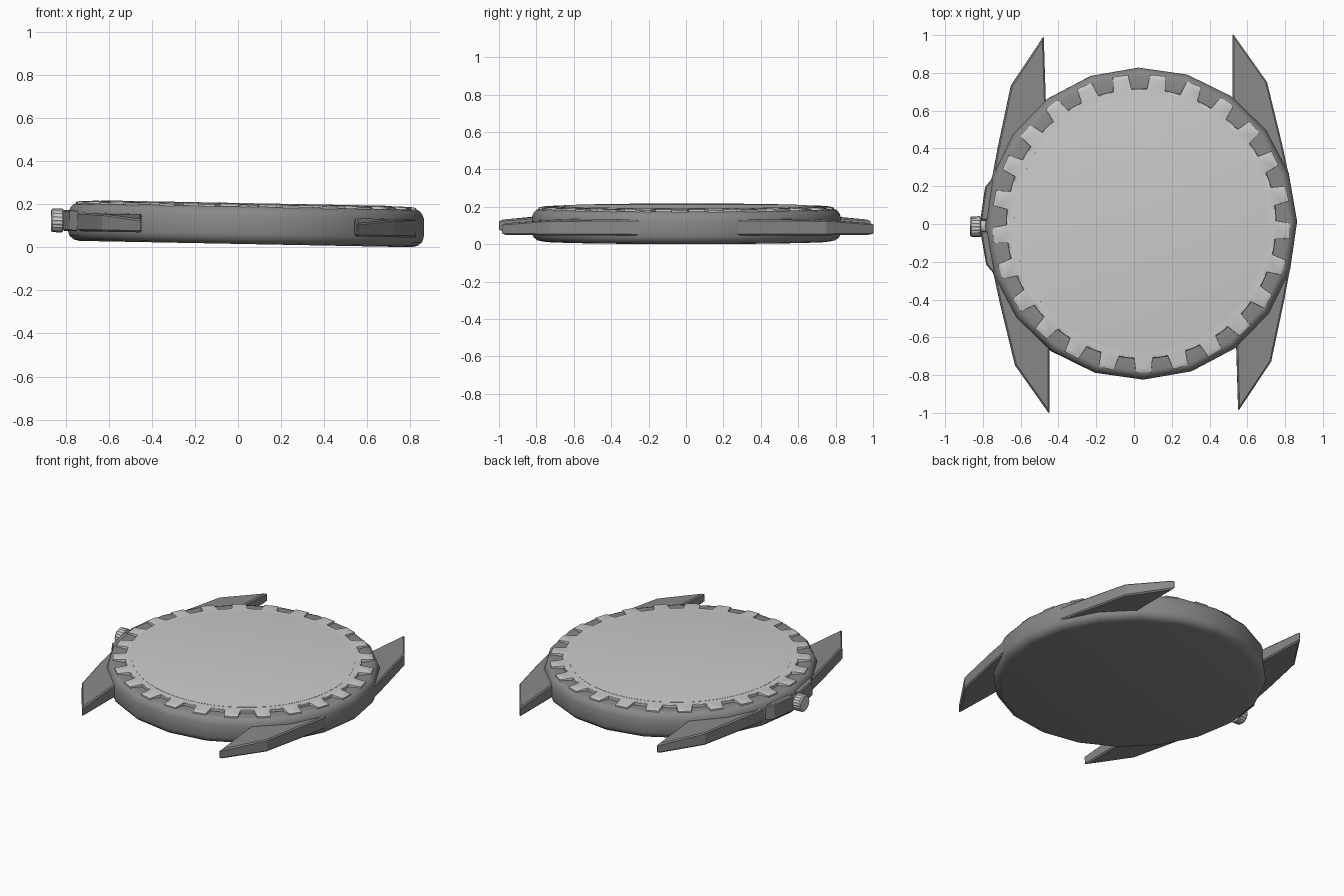
import bpy, bmesh
from math import sin, cos, pi, radians
from mathutils import Matrix

if "Cube" in bpy.data.objects:
    bpy.data.objects.remove(bpy.data.objects["Cube"])

# the whole watch lies slightly turned and tilted
POSE = (Matrix.Translation((0.035, 0.002, 0)) @ Matrix.Rotation(0.019, 4, 'Y')
        @ Matrix.Rotation(0.015, 4, 'Z'))


def material(name, v):
    m = bpy.data.materials.new(name)
    m.diffuse_color = (v, v, v, 1)
    m.use_nodes = True
    m.node_tree.nodes["Principled BSDF"].inputs["Base Color"].default_value = m.diffuse_color
    return m


DARK = material("dark_metal", 0.25)
LIGHT = material("light_metal", 0.57)


def finish(name, bm, mat, smooth=None, bevel=0):
    bmesh.ops.recalc_face_normals(bm, faces=bm.faces)
    bm.transform(POSE)
    me = bpy.data.meshes.new(name)
    bm.to_mesh(me)
    bm.free()
    me.materials.append(mat)
    ob = bpy.data.objects.new(name, me)
    bpy.context.collection.objects.link(ob)
    if bevel:
        m = ob.modifiers.new("bevel", 'BEVEL')
        m.width, m.segments = bevel, 1
        m.limit_method, m.angle_limit = 'ANGLE', radians(40)
    if smooth:
        bpy.ops.object.select_all(action='DESELECT')
        ob.select_set(True)
        bpy.context.view_layer.objects.active = ob
        bpy.ops.object.shade_smooth_by_angle(angle=radians(smooth))
    return ob


def skin(rings):
    """Closed solid through a stack of equal-length rings."""
    bm = bmesh.new()
    vs = [[bm.verts.new(p) for p in r] for r in rings]
    n = len(vs[0])
    for a, b in zip(vs, vs[1:]):
        for i in range(n):
            j = (i + 1) % n
            bm.faces.new((a[i], a[j], b[j], b[i]))
    bm.faces.new(vs[0][::-1])
    bm.faces.new(vs[-1])
    return bm


def lathe(profile, n):
    return skin([[(r * cos(2 * pi * i / n), r * sin(2 * pi * i / n), z)
                  for i in range(n)] for r, z in profile])


# case body: 20-sided with rounded rim, top sinking slightly inward
finish("case", lathe([(0.77, 0.015), (0.797, 0.021), (0.818, 0.038), (0.826, 0.06),
                      (0.826, 0.145), (0.817, 0.168), (0.803, 0.184),
                      (0.785, 0.190), (0.70, 0.182)], 20), DARK, 40)

# toothed bezel
TEETH = 25
outline = []
for k in range(TEETH):
    c = radians(90) + 2 * pi * (k + 0.5) / TEETH
    for r, d in ((0.715, -3.9), (0.79, -3.0), (0.79, 3.0), (0.715, 3.9)):
        outline.append((r, c + radians(d)))
rings = [[(r * s * cos(a), r * s * sin(a), z + (0.715 - r) * slope) for r, a in outline]
         for s, z, slope in ((1, 0.172, 0), (1, 0.199, 0.05), (0.995, 0.202, 0.06),
                             (0.97, 0.203, 0.03))]
finish("bezel", skin(rings), LIGHT, 30)

# crystal
finish("crystal", lathe([(0.675, 0.19), (0.675, 0.2043), (0.67, 0.2050)], 50), LIGHT, 30)

# four lugs, tapering down toward the tips
lug = [(0.50, 1.0, 0.120), (0.678, 0.74, 0.143), (0.753, 0.41, 0.146),
       (0.785, 0.25, 0.146), (0.60, 0.25, 0.146), (0.49, 0.60, 0.145), (0.495, 0.67, 0.145)]
for sx, side in ((-1, "left"), (1, "right")):
    for sy, end in ((-1, "front"), (1, "back")):
        bm = skin([[(sx * x, sy * y, 0.060) for x, y, z in lug],
                   [(sx * x, sy * y, z) for x, y, z in lug]])
        finish(f"lug_{end}_{side}", bm, DARK, bevel=0.008)

# crown guards on either side of the crown
guard = [(-0.76, 0.03), (-0.85, 0.03), (-0.822, 0.205), (-0.785, 0.25), (-0.72, 0.25)]
for s, end in ((-1, "front"), (1, "back")):
    bm = skin([[(x, s * y, z) for x, y in guard] for z in (0.06, 0.158)])
    finish(f"crown_guard_{end}", bm, DARK, bevel=0.006)

# fluted crown on a short stem
N = 40
turn = Matrix.Translation((0, -0.003, 0.108)) @ Matrix.Rotation(-pi / 2, 4, 'Y')
rings = [[((f if i % 2 else 1) * r * cos(2 * pi * i / N),
           (f if i % 2 else 1) * r * sin(2 * pi * i / N), h) for i in range(N)]
         for r, f, h in ((0.05, 1, 0.848), (0.055, 0.95, 0.853), (0.055, 0.95, 0.898),
                         (0.047, 1, 0.905))]
bm = skin(rings)
bm.transform(turn)
finish("crown", bm, LIGHT)
bm = lathe([(0.034, 0.77), (0.034, 0.86)], 16)
bm.transform(turn)
finish("crown_stem", bm, LIGHT, 40)
